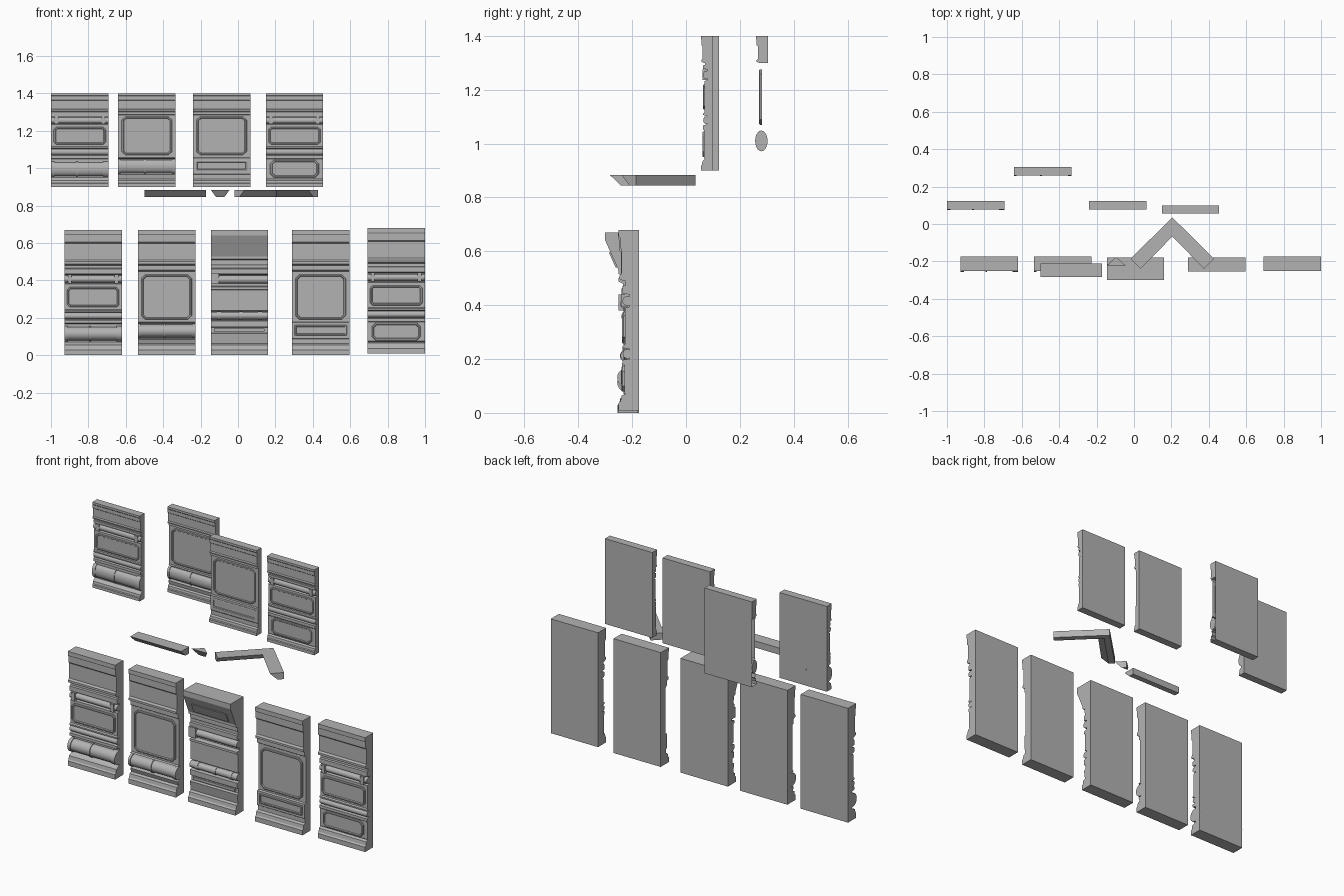
import bpy, bmesh, math

if "Cube" in bpy.data.objects:
    bpy.data.objects.remove(bpy.data.objects["Cube"])

grey = bpy.data.materials.new("panel_grey")
grey.diffuse_color = (0.45, 0.45, 0.45, 1)
grey.use_nodes = True
grey.node_tree.nodes["Principled BSDF"].inputs["Base Color"].default_value = grey.diffuse_color

HALF = 0.1535   # half width of every panel
ZMAP = [(0, .9), (.05, .93), (.19, 1.07), (.43, 1.275), (.5, 1.31), (.67, 1.4)]


def short_z(z):
    """Squeeze heights of the tall panel into the short upper one."""
    for (a, ta), (b, tb) in zip(ZMAP, ZMAP[1:]):
        if z <= b or b == .67:
            return ta + (z - a) * (tb - ta) / (b - a)


def finish(bm, name, smooth=False):
    bmesh.ops.recalc_face_normals(bm, faces=bm.faces)
    me = bpy.data.meshes.new(name)
    bm.to_mesh(me)
    bm.free()
    me.materials.append(grey)
    ob = bpy.data.objects.new(name, me)
    bpy.context.collection.objects.link(ob)
    if smooth:
        bpy.ops.object.select_all(action='DESELECT')
        ob.select_set(True)
        bpy.context.view_layer.objects.active = ob
        bpy.ops.object.shade_smooth_by_angle(angle=math.radians(40))


def loft(name, rings, caps=True, smooth=False):
    """Skin matching loops of points, optionally closing both ends."""
    bm = bmesh.new()
    loops = [[bm.verts.new(p) for p in r] for r in rings]
    for a, b in zip(loops, loops[1:]):
        for i in range(len(a)):
            j = (i + 1) % len(a)
            bm.faces.new((a[i], a[j], b[j], b[i]))
    if caps:
        bm.faces.new(loops[0][::-1])
        bm.faces.new(loops[-1])
    finish(bm, name, smooth)


class Panel:
    """Places parts given as (x from centre, height, depth from back)."""

    def __init__(self, name, cx, back, short=False, lift=0):
        self.name, self.cx, self.back = name, cx, back
        self.short, self.lift = short, lift

    def at(self, x, z, d):
        if self.short:
            return (self.cx + x, self.back - d * .6, short_z(z))
        return (self.cx + x, self.back - d, z + self.lift)

    def strip(self, part, outline, x0=-HALF, x1=HALF, caps=True):
        loft(self.name + part, [[self.at(x, z, d) for z, d in outline] for x in (x0, x1)], caps)

    def wall(self, part, front, caps=True):
        self.strip(part, [(front[0][0], 0)] + front + [(front[-1][0], 0)], caps=caps)

    def screen(self, part, hw, z0, z1, d, cut, rise=.01, sink=.006):
        rings = []
        for inset, depth in ((0, d - .008), (0, d + rise * .6), (.003, d + rise),
                             (.009, d + rise), (.012, d + rise - sink)):
            w, lo, hi = hw - inset, z0 + inset, z1 - inset
            c = cut - inset * .58
            pts = [(-w + c, lo), (w - c, lo), (w, lo + c), (w, hi - c),
                   (w - c, hi), (-w + c, hi), (-w, hi - c), (-w, lo + c)]
            rings.append([self.at(x, z, depth) for x, z in pts])
        loft(self.name + part, rings)

    def pipe(self, part, z, d, r, x0=-HALF, x1=HALF, sides=20):
        ang = [2 * math.pi * i / sides for i in range(sides)]
        loft(self.name + part, [[self.at(x, z + r * math.sin(a), d + r * math.cos(a))
                                 for a in ang] for x in (x0, x1)], smooth=True)

    def collared_pipe(self, part, z, d, r, collars):
        self.pipe(part, z, d, r)
        for x0, x1 in collars:
            self.pipe(part + "_collar", z, d, r * 1.13, x0, x1)


# Shared profile pieces: (height, depth from back), from the top down
HEAD = [(.67, .075), (.648, .075), (.642, .071), (.605, .071), (.598, .064),
        (.51, .064), (.50, .072), (.488, .072), (.48, .056)]
FOOT = [(.062, .05), (.055, .064), (.035, .068), (.028, .075), (0, .075)]
BIG_WALL = [(.48, .056), (.455, .056), (.448, .045), (.178, .045)]
LEDGES = [(.48, .05), (.465, .05), (.462, .06), (.435, .06), (.43, .035), (.385, .035),
          (.38, .052), (.245, .052), (.24, .06), (.232, .06), (.228, .035), (.192, .035),
          (.188, .06), (.172, .06)]
TUBE_BAY = [(.168, .035), (.07, .035)]
ROLL = [(-HALF, -.135), (-.02, -.01), (.125, HALF)]


def narrow_screen(p):
    p.screen("_narrow_screen", .14, .257, .365, .052, .015)
    p.pipe("_upper_pipe", .407, .043, .018)
    p.pipe("_lower_pipe", .21, .043, .017)
    for x in (-.135, .115):
        p.strip("_clamp", [(.432, .03), (.432, .066), (.384, .066), (.384, .03)], x, x + .02)


def ledge_tube_panel(p):
    p.wall("_head", HEAD)
    p.wall("_body", LEDGES + TUBE_BAY + FOOT)
    narrow_screen(p)
    p.collared_pipe("_tube", .115, .04, .036, ROLL)


def screen_tube_panel(p, caps=True):
    p.wall("_head", HEAD)
    p.wall("_body", BIG_WALL + [(.175, .06), (.17, .035), (.09, .035), (.085, .058)] + FOOT, caps)
    p.screen("_big_screen", .135, .19, .432, .045, .022)
    p.collared_pipe("_tube", .13, .042, .034, [(-HALF, -.14), (-.015, -.005), (.135, HALF)])


def screen_slot_panel(p):
    p.wall("_head", HEAD)
    p.wall("_body", BIG_WALL + [(.174, .056), (.09, .056), (.086, .05)] + FOOT)
    p.screen("_big_screen", .135, .19, .432, .045, .022)
    p.screen("_slot", .14, .105, .162, .056, .004, .007, .01)


def double_screen_panel(p):
    p.wall("_head", HEAD)
    p.wall("_body", LEDGES + [(.168, .054), (.066, .054)] + FOOT)
    narrow_screen(p)
    p.screen("_lower_screen", .13, .07, .165, .054, .02)


def awning_panel(p):
    # overhanging hood with a sloped underside
    p.wall("_hood", [(.67, .12), (.64, .12), (.528, .07), (.515, .07), (.508, .055),
                     (.488, .055), (.48, .05)])
    p.strip("_hood_plate", [(.595, .095), (.595, .106), (.54, .0815), (.54, .07)], -.112, .112)
    p.wall("_body", [(.48, .05), (.465, .05), (.462, .06), (.435, .06), (.43, .035),
                     (.37, .035), (.365, .06), (.352, .06), (.348, .05), (.24, .05),
                     (.235, .035), (.188, .035), (.183, .058), (.152, .058), (.148, .045),
                     (.12, .045), (.115, .058)] + FOOT)
    p.pipe("_upper_pipe", .405, .043, .021)
    p.collared_pipe("_lower_pipe", .212, .043, .02, [(-.12, -.1), (0, .015), (.1, .12)])
    p.strip("_bracket", [(.44, .03), (.44, .07), (.38, .07), (.38, .03)], -HALF, -.11)
    p.strip("_rail", [(.143, .04), (.143, .056), (.128, .056), (.128, .04)], -.135, .135)


# Tall front row
ledge_tube_panel(Panel("tall_ledge_panel", -.775, -.175))
screen_tube_panel(Panel("tall_tube_panel", -.382, -.175))
awning_panel(Panel("tall_awning_panel", .008, -.18))
screen_slot_panel(Panel("tall_slot_panel", .442, -.178))
double_screen_panel(Panel("tall_double_panel", .846, -.175, lift=.009))

# Short upper row
ledge_tube_panel(Panel("short_ledge_panel", -.846, .123, True))
screen_tube_panel(Panel("short_tube_panel", -.487, .305, True), caps=False)
screen_slot_panel(Panel("short_slot_panel", -.088, .123, True))
double_screen_panel(Panel("short_double_panel", .302, .1, True))


# Loose trim pieces with undercut front faces
def trim(name, top, bottom):
    loft(name, [[(x, y, z) for x, y in pts] for pts, z in ((bottom, .845), (top, .884))])


trim("straight_trim",
     [(-.5, -.283), (-.17, -.283), (-.17, -.21), (-.5, -.21)],
     [(-.5, -.243), (-.17, -.243), (-.17, -.21), (-.5, -.21)])
trim("wedge_trim",
     [(-.145, -.222), (-.045, -.222), (-.095, -.176)],
     [(-.117, -.196), (-.073, -.196), (-.095, -.176)])
trim("corner_trim",
     [(-.018, -.185), (.035, -.24), (.205, -.067), (.375, -.24), (.428, -.185), (.205, .035)],
     [(-.018, -.185), (.007, -.21), (.205, -.012), (.403, -.21), (.428, -.185), (.205, .035)])
